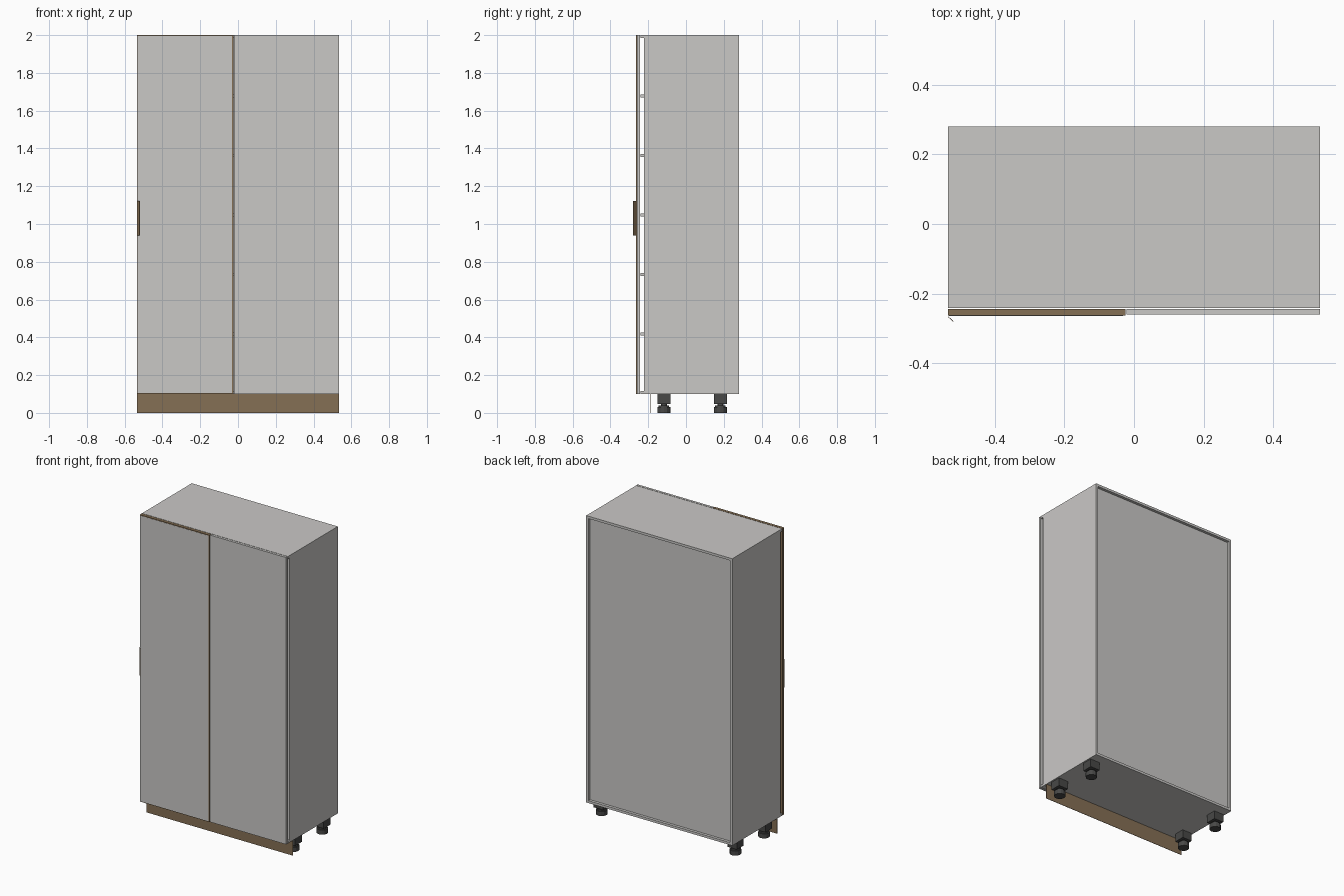
import bpy, bmesh
from mathutils import Vector

if "Cube" in bpy.data.objects:
    bpy.data.objects.remove(bpy.data.objects["Cube"])


def material(name, rgb):
    m = bpy.data.materials.new(name)
    m.diffuse_color = (*rgb, 1)
    m.use_nodes = True
    m.node_tree.nodes["Principled BSDF"].inputs["Base Color"].default_value = m.diffuse_color
    return m


GREY = material("light_grey_board", (0.59, 0.58, 0.565))
BROWN = material("brown_edge", (0.235, 0.16, 0.09))
DARK = material("dark_plastic", (0.065, 0.065, 0.063))


def finish(name, bm, mat):
    bmesh.ops.recalc_face_normals(bm, faces=bm.faces)
    me = bpy.data.meshes.new(name)
    bm.to_mesh(me)
    bm.free()
    me.materials.append(mat)
    ob = bpy.data.objects.new(name, me)
    bpy.context.collection.objects.link(ob)
    return ob


def add_box(bm, lo, hi):
    lo, hi = Vector(lo), Vector(hi)
    verts = bmesh.ops.create_cube(bm, size=1)["verts"]
    for v in verts:
        v.co = (lo + hi) / 2 + v.co * (hi - lo)


def box(name, lo, hi, mat):
    bm = bmesh.new()
    add_box(bm, lo, hi)
    return finish(name, bm, mat)


W, T = 0.535, 0.016            # half width, board thickness
BACK, SIDE_F, TOP_F = 0.28, -0.223, -0.241
Z0, Z1 = 0.1, 2.0

# carcass: top and bottom boards overhang the sides at the front
box("top_board", (-W, TOP_F, Z1 - T), (W, BACK, Z1), GREY)
box("bottom_board", (-W, TOP_F, Z0), (W, BACK, Z0 + T), GREY)
for side, s in (("left", -1), ("right", 1)):
    xs = sorted((s * W, s * (W - T)))
    box(side + "_side", (xs[0], SIDE_F, Z0 + T), (xs[1], BACK, Z1 - T), GREY)
box("back_panel", (-W + T, BACK - 0.024, Z0 + T), (W - T, BACK - 0.018, Z1 - T), GREY)

# shelves
for i in range(5):
    z = 0.418 + i * 0.315
    box(f"shelf_{i + 1}", (-W + T, TOP_F, z - T / 2), (W - T, BACK - 0.024, z + T / 2), GREY)

# fixed front panel and edge-banded door
box("fixed_front", (-0.022, -0.26, Z0), (W, -0.244, Z1), GREY)
box("door_edge_band", (-W, -0.2635, Z0), (-0.025, -0.244, Z1), BROWN)
box("door_face", (-W + 0.003, -0.2645, Z0 + 0.004), (-0.032, -0.2625, Z1 - 0.005), GREY)

# slanted edge pull
bm = bmesh.new()
pts = [(-W, -0.2645), (-0.52, -0.278), (-0.518, -0.28), (-0.5205, -0.28), (-W, -0.267)]
face = bm.faces.new([bm.verts.new((x, y, 0.938)) for x, y in pts])
ext = bmesh.ops.extrude_face_region(bm, geom=[face])["geom"]
bmesh.ops.translate(bm, vec=(0, 0, 0.185), verts=[g for g in ext if isinstance(g, bmesh.types.BMVert)])
finish("door_pull", bm, BROWN)

# plinth board
box("plinth", (-W, -0.191, 0), (W, -0.189, Z0), BROWN)


# adjustable feet: square socket, threaded stem, collar and round pad
def foot(name, x, y):
    bm = bmesh.new()
    add_box(bm, (x - 0.035, y - 0.035, 0.047), (x + 0.035, y + 0.035, Z0))
    for r, z0, z1 in ((0.035, 0, 0.03), (0.028, 0.03, 0.039), (0.016, 0.039, 0.047)):
        vs = bmesh.ops.create_cone(bm, cap_ends=True, segments=12, radius1=r, radius2=r,
                                   depth=z1 - z0)["verts"]
        bmesh.ops.translate(bm, vec=(x, y, (z0 + z1) / 2), verts=vs)
    finish(name, bm, DARK)


for side, x in (("left", -0.49), ("right", 0.49)):
    for end, y in (("front", -0.117), ("back", 0.182)):
        foot(f"{end}_{side}_foot", x, y)
